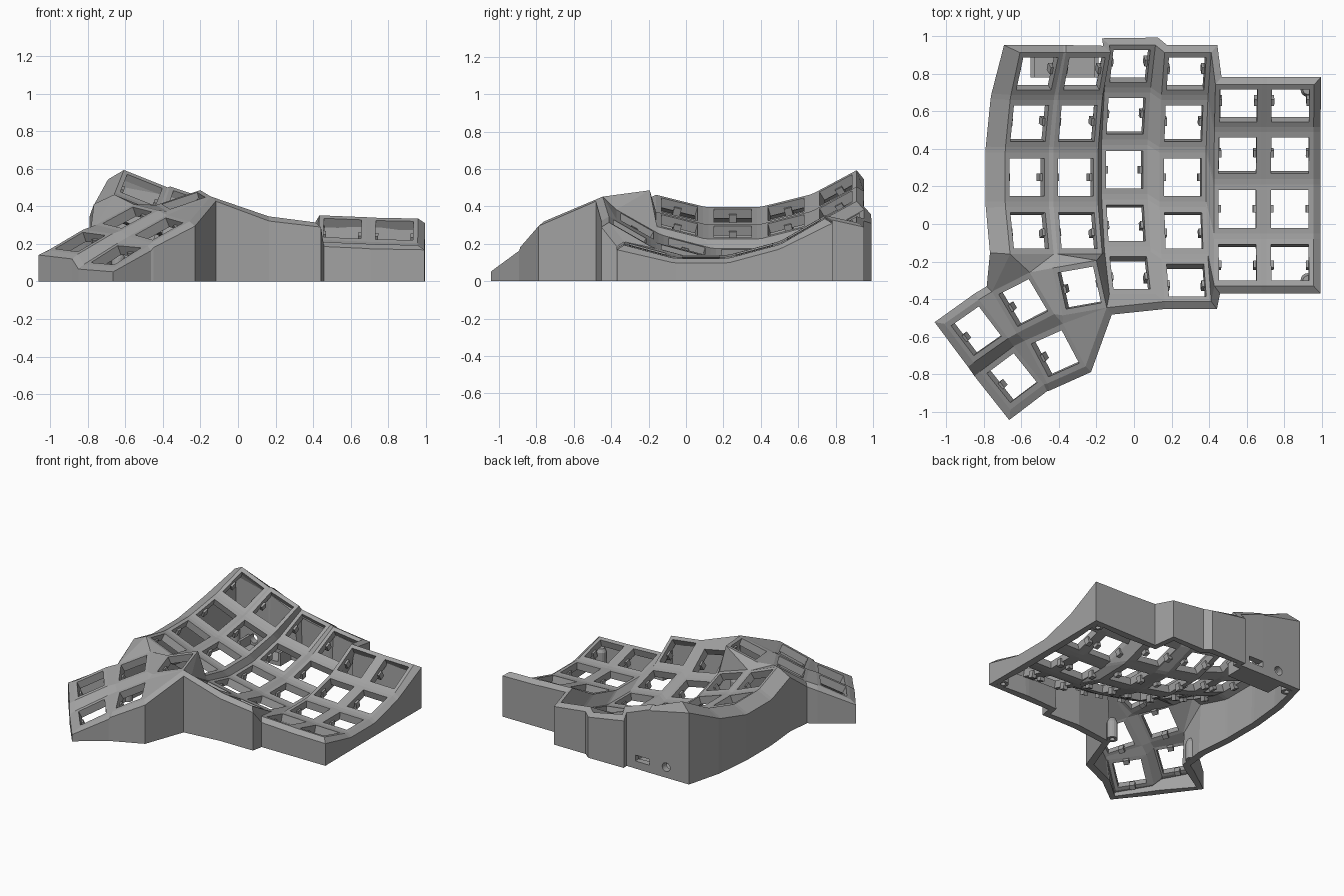
import bpy, bmesh
from math import sin, cos, atan, radians, pi
from mathutils import Vector, Matrix

if "Cube" in bpy.data.objects:
    bpy.data.objects.remove(bpy.data.objects["Cube"])

grey = bpy.data.materials.new("matte grey plastic")
grey.use_nodes = True
grey.diffuse_color = (0.36, 0.36, 0.36, 1)
grey.node_tree.nodes["Principled BSDF"].inputs["Base Color"].default_value = grey.diffuse_color

RADIUS, STEP = 1.1, radians(15)
HALF_X, HALF_Y, HOLE = 0.125, 0.13, 0.1
CORNERS = {"TL": (-1, 1), "TR": (1, 1), "BR": (1, -1), "BL": (-1, -1)}
ORDER = list(CORNERS)


def to_object(name, bm):
    mesh = bpy.data.meshes.new(name)
    bm.to_mesh(mesh)
    bm.free()
    obj = bpy.data.objects.new(name, mesh)
    bpy.context.collection.objects.link(obj)
    mesh.materials.append(grey)
    return obj


def apply_modifiers(obj):
    graph = bpy.context.evaluated_depsgraph_get()
    obj.data = bpy.data.meshes.new_from_object(obj.evaluated_get(graph))
    obj.modifiers.clear()


def add_box(bm, place, size):
    bmesh.ops.create_cube(bm, size=1, matrix=place @ Matrix.Diagonal((*size, 1)))


# Finger keys: x, y, z and sideways slope of each column, with its row count
columns = {
    "A": (-0.57, 0.25, 0.35, 0.40, 4),
    "B": (-0.31, 0.25, 0.265, 0.33, 4),
    "C": (-0.05, 0.29, 0.15, 0.20, 5),
    "D": (0.26, 0.25, 0.12, 0.13, 5),
    "E": (0.55, 0.08, 0.135, 0.04, 4),
    "F": (0.83, 0.08, 0.125, 0.02, 4),
}
frames = {}
for name, (x, y, z, slope, rows) in columns.items():
    tilt = Matrix.Translation((x, y, z)) @ Matrix.Rotation(-atan(slope), 4, "Y")
    if slope > 0:
        tilt = Matrix.Translation((x, y, z)) @ Matrix.Rotation(atan(slope), 4, "Y")
    for row in range(rows):
        t = (2 - row) * STEP
        bend = Matrix.Translation((0, RADIUS * sin(t), RADIUS * (1 - cos(t))))
        frames[name + str(row)] = tilt @ bend @ Matrix.Rotation(t, 4, "X")

# Thumb keys: x, y, z, turn and slopes along x and y
thumbs = {
    "T1": (-0.29, -0.34, 0.43, 10, 0.30, 0.20),
    "T2": (-0.59, -0.42, 0.34, 27, 0.36, 0.36),
    "T3": (-0.84, -0.57, 0.21, 35, 0.34, 0.36),
    "T4": (-0.42, -0.69, 0.28, 24, 0.40, 0.36),
    "T5": (-0.65, -0.82, 0.14, 37, 0.36, 0.36),
}
for name, (x, y, z, turn, gx, gy) in thumbs.items():
    a = radians(turn)
    right = Vector((cos(a), sin(a), gx * cos(a) + gy * sin(a))).normalized()
    normal = Vector((-gx, -gy, 1)).normalized()
    rotation = Matrix((right, normal.cross(right), normal)).transposed()
    frames[name] = Matrix.Translation((x, y, z)) @ rotation.to_4x4()

# Key sockets: a square frame around each opening
bm = bmesh.new()
post, inner = {}, set()
for key, frame in frames.items():
    ring = []
    for c, (sx, sy) in CORNERS.items():
        post[key + c] = bm.verts.new(frame @ Vector((sx * HALF_X, sy * HALF_Y, 0)))
        ring.append(bm.verts.new(frame @ Vector((sx * HOLE, sy * HOLE, 0))))
    inner.update(ring)
    for i in range(4):
        j = (i + 1) % 4
        bm.faces.new((post[key + ORDER[j]], post[key + ORDER[i]], ring[i], ring[j]))


def web(*names):
    bm.faces.new([post[n] for n in reversed(names)])


# Webs between neighbouring rows and columns
for name, spec in columns.items():
    for row in range(spec[4] - 1):
        up, low = name + str(row), name + str(row + 1)
        web(up + "BL", up + "BR", low + "TR", low + "TL")
for a, b in zip("ABCDE", "BCDEF"):
    rows = min(columns[a][4], columns[b][4])
    for row in range(rows):
        p, q = a + str(row), b + str(row)
        web(p + "TR", q + "TL", q + "BL", p + "BR")
        if row < rows - 1:
            web(p + "BR", q + "BL", b + str(row + 1) + "TL", a + str(row + 1) + "TR")

# Webs inside the thumb cluster
web("T3TR", "T2TL", "T2BL", "T3BR")
web("T5TR", "T4TL", "T4BL", "T5BR")
web("T3BL", "T3BR", "T5TR", "T5TL")
web("T2BL", "T2BR", "T4TR", "T4TL")
web("T3BR", "T2BL", "T4TL", "T5TR")
web("T2TR", "T1TL", "T1BL", "T2BR")
web("T2BR", "T1BL", "T4TR")
web("T1BL", "T1BR", "T4TR")
web("T1BR", "T4BR", "T4TR")

# Webs from the thumb cluster to the finger columns, and beside the long columns
web("A3BL", "T2TR", "T2TL")
web("A3BL", "A3BR", "T2TR")
web("A3BR", "T1TL", "T2TR")
web("A3BR", "B3BL", "T1TL")
web("B3BL", "T1TR", "T1TL")
web("B3BL", "B3BR", "T1TR")
web("B3BR", "C3BL", "C4TL")
web("B3BR", "C4TL", "T1TR")
web("T1TR", "C4TL", "C4BL")
web("T1TR", "C4BL", "T1BR")
web("T1BR", "C4BL", "C4BR")
web("T1BR", "C4BR", "D4BL")
web("D3BR", "E3BL", "D4TR")
web("D4TR", "E3BL", "D4BR")

# Chamfered rim and outer wall along the outline of the plate
follow = {}
for e in bm.edges:
    if e.is_boundary and not inner.issuperset(e.verts):
        loop = e.link_loops[0]
        follow[loop.vert] = loop.link_loop_next.vert
outline = [post["A0TL"]]
while follow[outline[-1]] != outline[0] and len(outline) < len(follow):
    outline.append(follow[outline[-1]])


def side(a, b):
    d = b.co - a.co
    return Vector((d.y, -d.x, 0)).normalized()


rim, foot = [], []
count = len(outline)
for i, v in enumerate(outline):
    n1, n2 = side(outline[i - 1], v), side(v, outline[(i + 1) % count])
    d = (n1 + n2).normalized()
    d *= min(1.4, 1 / max(0.5, d.dot(n1)))
    left = v.co.x < -0.55 and v.co.y > -0.25 and d.x < 0
    p = v.co + Vector((d.x * (0.105 if left else 0.037), d.y * 0.04, -0.05 if left else -0.025))
    p.z = max(p.z, 0.03)
    rim.append(bm.verts.new(p))
    foot.append(bm.verts.new((p.x, p.y, 0)))
for i in range(count):
    j = (i + 1) % count
    bm.faces.new((outline[j], outline[i], rim[i], rim[j]))
    bm.faces.new((rim[j], rim[i], foot[i], foot[j]))
case = to_object("keyboard_case", bm)
shell = case.modifiers.new("Shell", "SOLIDIFY")
shell.thickness, shell.offset = 0.055, -1
apply_modifiers(case)
for v in case.data.vertices:
    v.co.z = max(v.co.z, 0)

# Cable slot and round socket through the back wall
bm = bmesh.new()
add_box(bm, Matrix.Translation((-0.3, 0.93, 0.08)), (0.12, 0.3, 0.045))
bmesh.ops.create_cone(bm, cap_ends=True, segments=24, radius1=0.033, radius2=0.033, depth=0.3,
                      matrix=Matrix.Translation((-0.5, 0.93, 0.08)) @ Matrix.Rotation(pi / 2, 4, "X"))
cutter = to_object("port_cutter", bm)
cutter.hide_render = True
cut = case.modifiers.new("Ports", "BOOLEAN")
cut.operation, cut.solver, cut.object = "DIFFERENCE", "EXACT", cutter
apply_modifiers(case)
bpy.data.objects.remove(cutter)

# Retaining nubs on both sides of every opening
bm = bmesh.new()
for frame in frames.values():
    for s in (-1, 1):
        add_box(bm, frame @ Matrix.Translation((s * 0.103, 0, -0.055)), (0.035, 0.04, 0.05))
to_object("switch_nubs", bm)

# Hollow screw posts inside the corners
bm = bmesh.new()
spots = ((0.925, 0.715, 0.15), (0.925, -0.3, 0.13), (-0.14, -0.4, 0.16), (-0.64, 0.87, 0.16), (-0.74, -0.27, 0.16))
for x, y, h in spots:
    rings = []
    for r, z in ((0.018, h * 0.7), (0.018, 0), (0.038, 0), (0.038, h * 0.8), (0.025, h)):
        angles = [k * pi / 8 for k in range(16)]
        rings.append([bm.verts.new((x + r * cos(a), y + r * sin(a), z)) for a in angles])
    for a, b in zip(rings, rings[1:]):
        for k in range(16):
            m = (k + 1) % 16
            bm.faces.new((a[k], a[m], b[m], b[k]))
    bm.faces.new(rings[0])
    bm.faces.new(rings[-1])
bmesh.ops.recalc_face_normals(bm, faces=bm.faces)
to_object("screw_posts", bm)

# Tray for the circuit board behind the cable slot
bm = bmesh.new()
for x, w, h in ((-0.37, 0.36, 0.03), (-0.54, 0.02, 0.1), (-0.40, 0.02, 0.1), (-0.20, 0.02, 0.1)):
    add_box(bm, Matrix.Translation((x, 0.845, h / 2)), (w, 0.13, h))
to_object("board_tray", bm)
